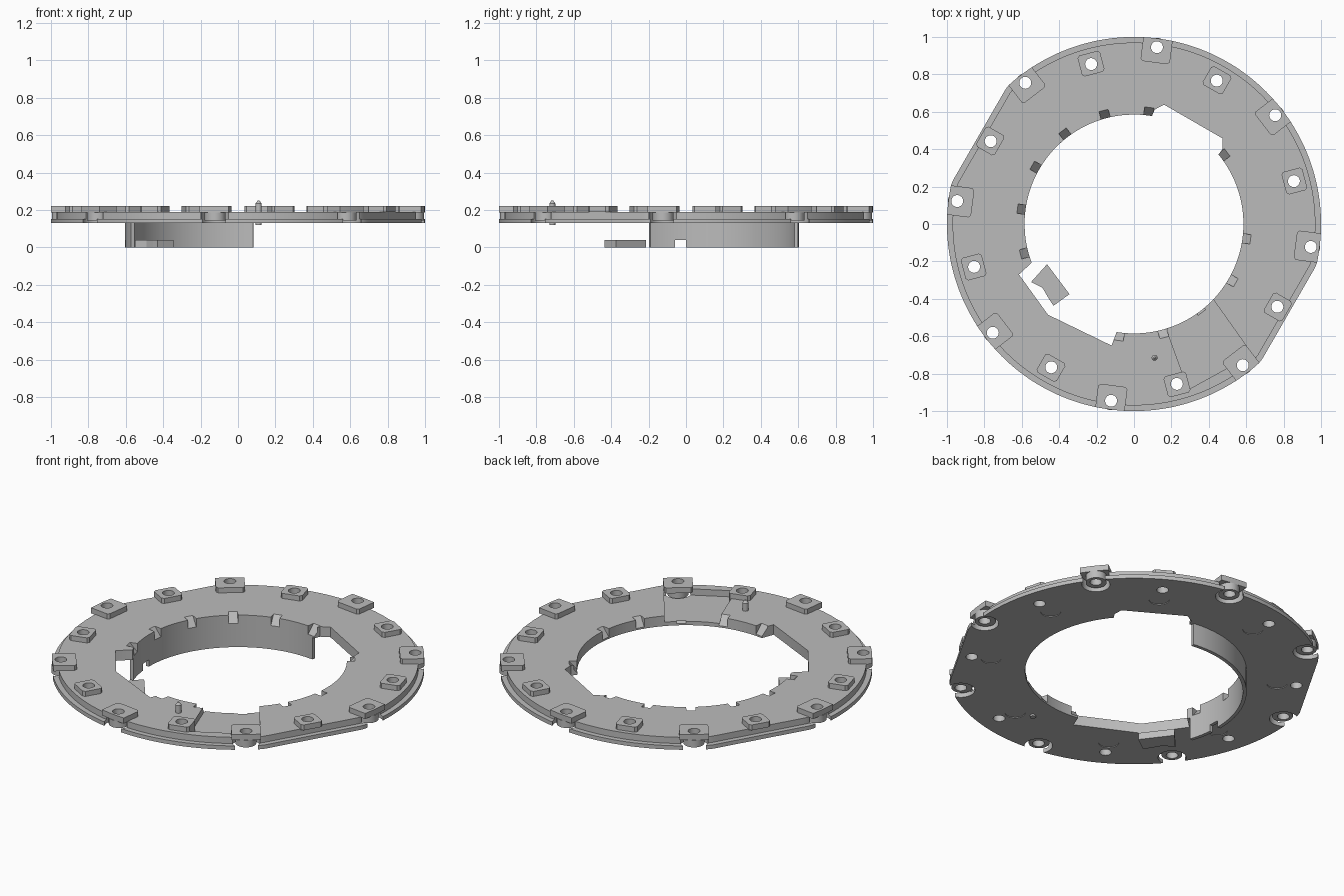
import bpy, bmesh
from math import radians, cos, sin, pi
from mathutils import Vector

cube = bpy.data.objects.get("Cube")
if cube:
    bpy.data.objects.remove(cube)

grey = bpy.data.materials.new("plain_grey")
grey.use_nodes = True
grey.diffuse_color = (0.5, 0.5, 0.5, 1)
grey.node_tree.nodes["Principled BSDF"].inputs["Base Color"].default_value = grey.diffuse_color

PLATE_BOTTOM, FLANGE_TOP, PLATE_TOP, PAD_TOP = 0.13, 0.153, 0.19, 0.22
OUTER = [radians(82.6 + 45 * i) for i in range(8)]   # pads on the rim
INNER = [radians(60 + 45 * i) for i in range(8)]     # pads set inward
R_OUT, R_IN = 0.953, 0.885


def polar(r, a):
    return (r * cos(a), r * sin(a))


def circle(r, center=(0, 0), n=32):
    return [(center[0] + r * cos(2 * pi * i / n), center[1] + r * sin(2 * pi * i / n))
            for i in range(n)]


def outline_radius(a, r, flat):
    """Circle with two opposite straight sides."""
    c = abs(cos(a - radians(150)))
    return min(r, flat / max(c, 0.01))


def outline(r, flat, n=240):
    return [polar(outline_radius(2 * pi * i / n, r, flat), 2 * pi * i / n) for i in range(n)]


def local_to_world(a, points):
    """Points given as (radial, tangential) in the frame at angle a."""
    return [(u * cos(a) - v * sin(a), u * sin(a) + v * cos(a)) for u, v in points]


def add_prism(bm, points, z0, z1):
    low = [bm.verts.new((x, y, z0)) for x, y in points]
    top = [bm.verts.new((x, y, z1)) for x, y in points]
    bm.faces.new(low[::-1])
    bm.faces.new(top)
    for i in range(len(points)):
        j = (i + 1) % len(points)
        bm.faces.new((low[i], low[j], top[j], top[i]))


def finish(bm, name):
    bmesh.ops.recalc_face_normals(bm, faces=bm.faces)
    mesh = bpy.data.meshes.new(name)
    bm.to_mesh(mesh)
    bm.free()
    mesh.materials.append(grey)
    ob = bpy.data.objects.new(name, mesh)
    bpy.context.collection.objects.link(ob)
    return ob


def prisms(name, shapes):
    bm = bmesh.new()
    for points, z0, z1 in shapes:
        add_prism(bm, points, z0, z1)
    return finish(bm, name)


def cut(ob, cutter, remove=True):
    mod = ob.modifiers.new("cut", 'BOOLEAN')
    mod.object, mod.operation, mod.solver = cutter, 'DIFFERENCE', 'EXACT'
    bpy.context.view_layer.objects.active = ob
    bpy.ops.object.modifier_apply(modifier=mod.name)
    if remove:
        bpy.data.objects.remove(cutter)


def smooth(ob):
    bpy.ops.object.select_all(action='DESELECT')
    ob.select_set(True)
    bpy.context.view_layer.objects.active = ob
    bpy.ops.object.shade_smooth_by_angle(angle=radians(30))


# Ring plate: full-size flange with a slightly smaller plate on top
bm = bmesh.new()
rings = [(outline(1, 0.955), PLATE_BOTTOM), (outline(1, 0.955), FLANGE_TOP),
         (outline(0.97, 0.925), FLANGE_TOP), (outline(0.97, 0.925), PLATE_TOP)]
loops = [[bm.verts.new((x, y, z)) for x, y in pts] for pts, z in rings]
for a, b in zip(loops, loops[1:]):
    for i in range(len(a)):
        j = (i + 1) % len(a)
        bm.faces.new((a[i], a[j], b[j], b[i]))
bm.faces.new(loops[0][::-1])
bm.faces.new(loops[-1])
plate = finish(bm, "ring_plate")

# Central opening and its straight-sided recesses
cut(plate, prisms("opening", [(circle(0.585, n=128), 0, 1)]))
upper_recess = local_to_world(radians(60), [(0.5, -0.2), (0.585, -0.21), (0.633, -0.18),
                                            (0.633, 0.18), (0.585, 0.21), (0.5, 0.2)])
lower_recess = [(-0.4, -0.15), (-0.55, -0.21), (-0.615, -0.27), (-0.46, -0.485),
                (-0.12, -0.65), (-0.09, -0.57), (-0.08, -0.4)]
cut(plate, prisms("recesses", [(upper_recess, 0, 1), (lower_recess, 0, 1)]))

# Lowered floor in the front left sector
floor_area = [(0.15, -0.5), (0.18, -0.58), (0.26, -0.8), (0.3, -0.88), (0.5, -0.77),
              (0.62, -0.68), (0.4, -0.37)]
cut(plate, prisms("sector", [(floor_area, FLANGE_TOP, 1)]))

# Bolt holes, rim notches, and shallow round seats underneath
holes = [(circle(0.032, polar(R_IN, a), 24), 0, 1) for a in INNER]
notches = [(circle(0.076, polar(R_OUT, a)), 0, 1) for a in OUTER]
seats = [(circle(0.055, polar(0.78, a)), 0.1, PLATE_BOTTOM + 0.004) for a in INNER]
cut(plate, prisms("plate_holes", holes + notches + seats))

# Sloped notches around the inner edge
bm = bmesh.new()
for i in range(16):
    deg = 82.5 + 22.5 * i
    if i in (6, 7, 13, 15):
        continue
    a = radians(deg)
    wedge = []
    for v in (-0.025, 0.025):
        for u, z in ((0.56, 0.14), (0.585, 0.14), (0.637, 0.2), (0.56, 0.2)):
            x, y = local_to_world(a, [(u, v)])[0]
            wedge.append(bm.verts.new((x, y, z)))
    bm.faces.new(wedge[:4])
    bm.faces.new(wedge[:3:-1])
    for k in range(4):
        m = (k + 1) % 4
        bm.faces.new((wedge[k], wedge[m], wedge[m + 4], wedge[k + 4]))
cut(plate, finish(bm, "wedges"))
smooth(plate)


# Mounting pads, trimmed to the plate outline
def pad_shape(a, r0, r1, half, c=0.012):
    pts = [(r0 + c, -half), (r1 - c, -half)]
    pts += [(r1, (half - c) * t / 3) for t in range(-3, 4)]
    pts += [(r1 - c, half), (r0 + c, half), (r0, half - c), (r0, c - half)]
    result = []
    for p in local_to_world(a, pts):
        v = Vector(p)
        ang = Vector((1, 0)).angle_signed(v) * -1
        result.append(polar(min(v.length, outline_radius(ang, 1, 0.955)), ang))
    return result


for i, a in enumerate(OUTER):
    pad = prisms(f"rim_pad_{i + 1}", [(pad_shape(a, 0.87, 1.01, 0.079), 0.187, PAD_TOP)])
    boss = prisms(f"rim_boss_{i + 1}", [(circle(0.056, polar(R_OUT - 0.006, a)), 0.145, 0.187)])
    hole = prisms("hole", [(circle(0.032, polar(R_OUT, a), 24), 0, 1)])
    cut(pad, hole, remove=False)
    cut(boss, hole)
    smooth(pad)
    smooth(boss)

for i, a in enumerate(INNER):
    base = FLANGE_TOP if i == 5 else PLATE_TOP - 0.002
    pad = prisms(f"inner_pad_{i + 1}", [(pad_shape(a, 0.83, 0.945, 0.062), base, PAD_TOP)])
    cut(pad, prisms("hole", [(circle(0.032, polar(R_IN, a), 24), 0, 1)]))
    smooth(pad)

# Curved skirt hanging below the inner edge, with a small cutout
arc = [radians(82 + 117 * t / 48) for t in range(49)]
skirt = prisms("skirt", [([polar(0.605, a) for a in arc] + [polar(0.585, a) for a in arc[::-1]],
                          0, PLATE_BOTTOM)])
cut(skirt, prisms("cutout", [([(-0.7, -0.06), (-0.5, -0.06), (-0.5, 0), (-0.7, 0)], -0.1, 0.04)]))
smooth(skirt)

# Separate low block inside the opening
prisms("loose_block", [([(-0.55, -0.31), (-0.465, -0.215), (-0.345, -0.375), (-0.43, -0.437),
                         (-0.455, -0.40), (-0.49, -0.34)], 0, 0.04)])

# Locating pin with a tapered tip
bm = bmesh.new()
for r1, r2, z0, z1 in ((0.016, 0.016, 0.12, 0.235), (0.016, 0.005, 0.235, 0.25)):
    made = bmesh.ops.create_cone(bm, cap_ends=True, segments=20, radius1=r1, radius2=r2, depth=z1 - z0)
    bmesh.ops.translate(bm, verts=made["verts"], vec=(0.11, -0.715, (z0 + z1) / 2))
smooth(finish(bm, "locating_pin"))
